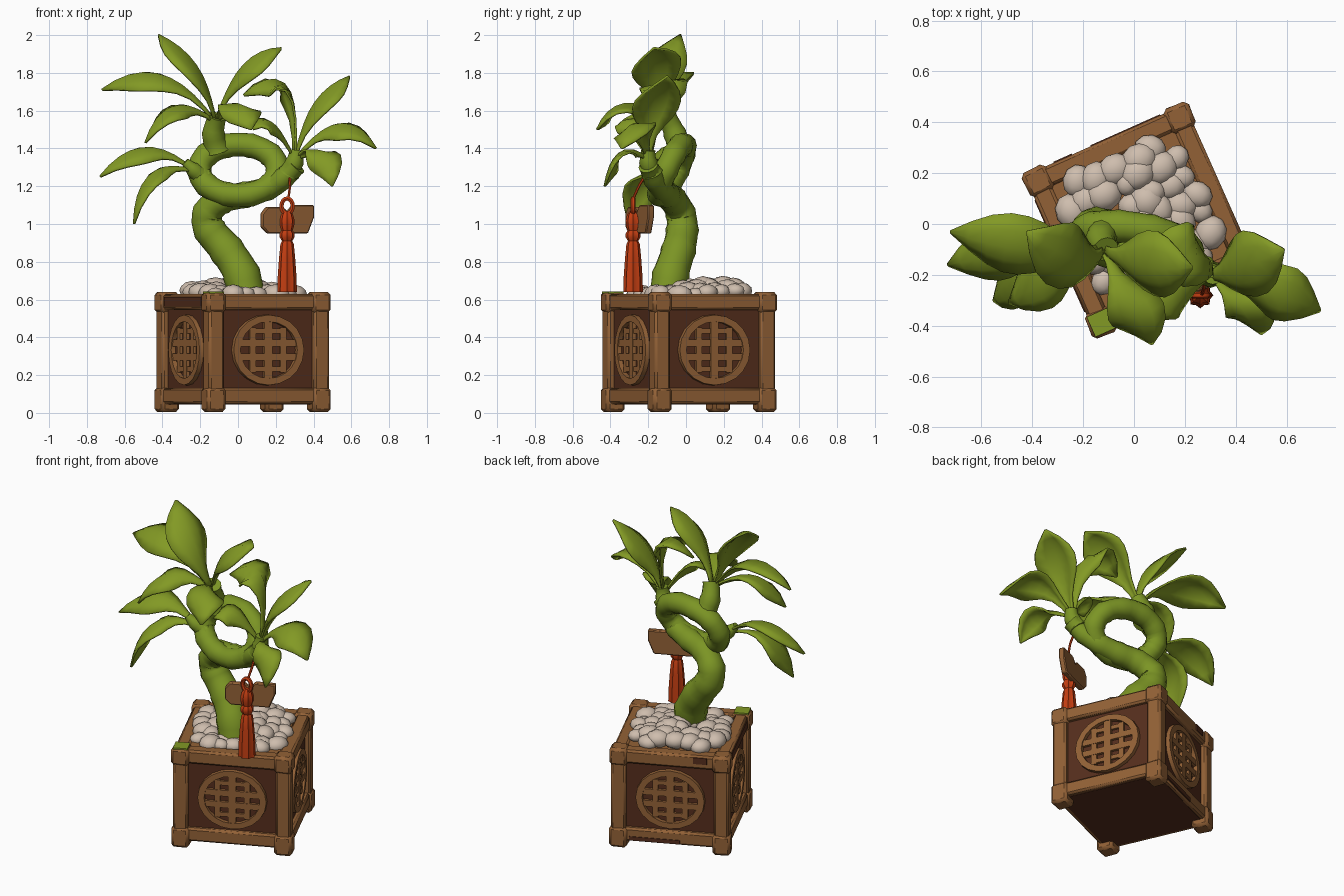
import bpy, bmesh, math, random
from mathutils import Vector, Matrix

if "Cube" in bpy.data.objects:
    bpy.data.objects.remove(bpy.data.objects["Cube"])

random.seed(4)


def mat(name, r, g, b):
    m = bpy.data.materials.new(name)
    m.diffuse_color = (r, g, b, 1)
    m.use_nodes = True
    m.node_tree.nodes["Principled BSDF"].inputs["Base Color"].default_value = m.diffuse_color
    return m


LEAF = mat("leaf green", 0.225, 0.32, 0.018)
STEM = mat("stem green", 0.2, 0.3, 0.018)
WOOD = mat("wood brown", 0.29, 0.12, 0.037)
DARK = mat("dark wood", 0.09, 0.027, 0.012)
STONE = mat("pebble cream", 0.62, 0.51, 0.42)
RED = mat("tassel red", 0.55, 0.048, 0.006)
POT = Matrix.Translation((0.025, 0.015, 0)) @ Matrix.Rotation(math.radians(24), 4, 'Z')


def finish(name, bm, material, matrix=None, bevel=0, solid=0, angle=35):
    bmesh.ops.recalc_face_normals(bm, faces=bm.faces)
    me = bpy.data.meshes.new(name)
    bm.to_mesh(me)
    bm.free()
    me.materials.append(material)
    ob = bpy.data.objects.new(name, me)
    bpy.context.collection.objects.link(ob)
    if matrix:
        ob.matrix_world = matrix
    if solid:
        s = ob.modifiers.new("thickness", 'SOLIDIFY')
        s.thickness, s.offset = solid, 0
    if bevel:
        b = ob.modifiers.new("bevel", 'BEVEL')
        b.width, b.segments = bevel, 1
    if angle:
        bpy.ops.object.select_all(action='DESELECT')
        ob.select_set(True)
        bpy.context.view_layer.objects.active = ob
        bpy.ops.object.shade_smooth_by_angle(angle=math.radians(angle))
    return ob


def box(bm, center, size, m=Matrix()):
    bmesh.ops.create_cube(bm, size=1, matrix=m @ Matrix.Translation(center) @ Matrix.Diagonal((*size, 1)))


def spline(pts, n, closed=False):
    """Catmull-Rom samples through pts, n per span."""
    pts, out, c = [Vector(p) for p in pts], [], len(pts)
    get = (lambda i: pts[i % c]) if closed else (lambda i: pts[max(0, min(c - 1, i))])
    for i in range(c if closed else c - 1):
        a, b, d, e = (get(i + k) for k in (-1, 0, 1, 2))
        for k in range(n):
            t = k / n
            out.append(0.5 * (2 * b + (d - a) * t + (2 * a - 5 * b + 4 * d - e) * t * t
                              + (3 * b - a - 3 * d + e) * t ** 3))
    return out if closed else out + [pts[-1]]


def tube(bm, pts, r0, r1, n=4, sides=12, closed=False, node=0.0):
    """Tapered tube with a raised node at every control point."""
    path, rings = spline(pts, n, closed), []
    c = len(path)
    for i, p in enumerate(path):
        nxt, prv = (path[(i + 1) % c], path[i - 1]) if closed else (path[min(i + 1, c - 1)], path[max(i - 1, 0)])
        t = (nxt - prv).normalized()
        u = Vector((0, 1, 0)) - t * t.y
        u.normalize()
        v = t.cross(u)
        r = (r0 + (r1 - r0) * i / (c - 1)) * (1 + (node if i % n == 0 else 0))
        rings.append([bm.verts.new(p + r * (u * math.cos(a) + v * math.sin(a)))
                      for a in (math.tau * k / sides for k in range(sides))])
    for i in range(c if closed else c - 1):
        a, b = rings[i], rings[(i + 1) % c]
        for k in range(sides):
            bm.faces.new((a[k], a[(k + 1) % sides], b[(k + 1) % sides], b[k]))
    if not closed:
        bm.faces.new(rings[0])
        bm.faces.new(rings[-1])


# planter: dark body, posts with corner caps, rails
H = 0.305
bm = bmesh.new()
box(bm, (0, 0, 0.32), (0.635, 0.635, 0.55))
finish("planter_body", bm, DARK, POT, angle=0)

frame, caps, medal, worn = (bmesh.new() for _ in range(4))
for k in range(4):
    R = Matrix.Rotation(k * math.pi / 2, 4, 'Z')
    box(frame, (-H, -H, 0.32), (0.088, 0.088, 0.6), R)
    for z, h in ((0.09, 0.085), (0.588, 0.085)):
        box(frame, (0, -H, z), (0.56, 0.08, h), R)
    for z in (0.07, 0.585):
        J = R @ Matrix.Translation((-H, -H, z)) @ Matrix.Rotation(random.uniform(-.08, .08), 4, 'Z')
        box(caps, (0, 0, 0), (0.106, 0.106, 0.13 if z < 0.3 else 0.11), J)
    # round lattice medallion on each side
    M = R @ Matrix.Translation((0, -0.317, 0.333))
    n, loops = 20, []
    for r, y in ((0.203, 0.01), (0.2, -0.024), (0.162, -0.024), (0.16, 0.01)):
        loops.append([medal.verts.new(M @ Vector((r * 1.02 * math.cos(math.tau * i / n), y,
                                                  r * 0.93 * math.sin(math.tau * i / n)))) for i in range(n)])
    for a, b in zip(loops, loops[1:]):
        for i in range(n):
            medal.faces.new((a[i], a[(i + 1) % n], b[(i + 1) % n], b[i]))
    box(medal, (0, -0.006, 0), (0.046, 0.028, 0.325), M)
    for s in (-1, 1):
        box(medal, (0, -0.005, s * 0.037), (0.325, 0.026, 0.038), M)
        box(medal, (s * 0.088, -0.004, 0), (0.034, 0.024, 0.24), M)
        box(medal, (0, -0.004, s * 0.1), (0.19, 0.022, 0.026), M)
    # dark worn strips on the left and back rails
    strips = {3: ((0, 0.588, 0.48, 0.05),), 2: ((-.09, 0.068, 0.3, 0.025), (.18, 0.6, 0.08, 0.04))}
    for x, z, w, h in strips.get(k, ()):
        box(worn, (x, -H - 0.04, z), (w, 0.008, h), R)
finish("planter_frame", frame, WOOD, POT, bevel=0.012)
finish("corner_caps", caps, WOOD, POT, bevel=0.016)
finish("medallions", medal, WOOD, POT)
finish("worn_strips", worn, DARK, POT, angle=0)

# soil and heaped pebbles, bare beside the trunk
bm = bmesh.new()
box(bm, (0, 0, 0.612), (0.53, 0.53, 0.02))
finish("soil", bm, WOOD, POT, angle=0)

bm = bmesh.new()
for i in range(7):
    for j in range(7):
        x, y = ((v - 3) * 0.077 + random.uniform(-.018, .018) for v in (i, j))
        w = POT @ Vector((x, y, 0))
        if (abs(x) > 0.2 and abs(y) > 0.2) or math.hypot(w.x + 0.07, w.y - 0.03) < 0.07:
            continue
        r = random.uniform(0.045, 0.068)
        rise = 0.055 * max(0, 1 - math.hypot(x, y - 0.13) / 0.3)
        m = Matrix.Translation((x, y, 0.624 + rise + random.uniform(0, 0.012)))
        m = m @ Matrix.Rotation(random.uniform(0, 3), 4, 'Z') @ Matrix.Diagonal((1.12, 0.98, 0.78, 1))
        bmesh.ops.create_icosphere(bm, subdivisions=2, radius=r, matrix=m)
m = POT.inverted() @ Matrix.Translation((0.05, 0.09, 0.645))
bmesh.ops.create_icosphere(bm, subdivisions=2, radius=0.08, matrix=m)
finish("pebbles", bm, STONE, POT)

# moss on the front corner
bm = bmesh.new()
box(bm, (-H, -H, 0.638), (0.086, 0.086, 0.01))
finish("moss_patch", bm, LEAF, POT, angle=0)

# twisted trunk with a loop and short branches
bm = bmesh.new()
tube(bm, [(.05, -.1, .58), (.02, -.08, .73), (-.06, -.04, .86), (-.15, -.02, .97), (-.16, -.03, 1.06),
          (-.08, -.07, 1.13), (.04, -.1, 1.155), (.16, -.13, 1.19), (.24, -.17, 1.24), (.31, -.2, 1.31)],
     0.1, 0.05, node=0.07)
finish("trunk", bm, STEM)
bm = bmesh.new()
ring = []
for k in range(10):
    a = math.tau * k / 10
    ring.append((.003 + .208 * math.cos(a), -.075 + .06 * math.sin(a) - .03 * math.cos(a), 1.286 + .135 * math.sin(a)))
tube(bm, ring, 0.062, 0.062, closed=True, node=0.07)
finish("trunk_loop", bm, STEM)
bm = bmesh.new()
tube(bm, [(-.11, -.03, 1.39), (-.13, -.06, 1.48), (-.11, -.1, 1.57)], 0.067, 0.047, node=0.08)
tube(bm, [(-.19, -.07, 1.25), (-.24, -.1, 1.29), (-.28, -.11, 1.33)], 0.055, 0.02, node=0.08)
tube(bm, [(.27, -.18, 1.27), (.3, -.2, 1.33), (.31, -.2, 1.39)], 0.055, 0.035, node=0.08)
finish("branches", bm, STEM)


# leaves: blades folded down along the midrib of a quadratic arc
def leaf(bm, base, ctrl, tip, width, side=(0, -1, -0.4)):
    b, c, t, s = (Vector(v) for v in (base, ctrl, tip, side))
    prof = (0.13, 0.17, 0.3, 0.56, 0.83, 0.98, 1.0, 0.84, 0.5, 0.04)
    sign = 1 if (t - c).cross(s).z > 0 else -1
    rows = []
    for i, w in enumerate(prof):
        u = i / (len(prof) - 1)
        p = b * (1 - u) ** 2 + c * 2 * u * (1 - u) + t * u * u
        d = ((c - b) * (1 - u) + (t - c) * u).normalized()
        e = (s - d * s.dot(d)).normalized()
        up = d.cross(e) * sign
        h = width / 2 * w
        rows.append([bm.verts.new(p + e * h * k - up * h * 0.4 * (abs(k) - 0.4)) for k in (-1, -0.5, 0, 0.5, 1)])
    for p, q in zip(rows, rows[1:]):
        for k in range(4):
            bm.faces.new((p[k], p[k + 1], q[k + 1], q[k]))


A, B, C = (-.12, -.1, 1.54), (.3, -.2, 1.34), (-.23, -.1, 1.28)
FRONT = (1, -0.3, -0.2)
groups = {
    "top_leaves": (A, [((-.17, -.22, 1.83), (-.42, -.03, 2.0), .26), ((.0, -.18, 1.88), (.23, -.17, 1.93), .27),
                       ((-.38, -.13, 1.91), (-.72, -.03, 1.71), .25), ((-.35, -.22, 1.73), (-.49, -.31, 1.43), .21),
                       ((.0, -.33, 1.72), (.07, -.47, 1.5), .22, FRONT)]),
    "right_leaves": (B, [((.37, -.2, 1.65), (.59, -.1, 1.78), .26), ((.54, -.25, 1.65), (.73, -.34, 1.4), .23),
                         ((.46, -.35, 1.47), (.5, -.43, 1.2), .18, FRONT),
                         ((.33, -.1, 1.91), (.03, -.12, 1.68), .25, (.35, -.8, -.3)),
                         ((.17, -.3, 1.62), (.08, -.36, 1.5), .15)]),
    "left_leaves": (C, [((-.48, -.1, 1.51), (-.73, -.16, 1.25), .22), ((-.5, -.2, 1.37), (-.55, -.3, 1.0), .21)]),
}
for name, (base, leaves) in groups.items():
    bm = bmesh.new()
    for args in leaves:
        leaf(bm, base, *args)
    finish(name, bm, LEAF, solid=0.012, angle=50)

# hanging wooden tag with clipped corners
outline = [(-.15, .03), (-.12, .065), (-.03, .065), (0, .04), (.03, .075), (.15, .075),
           (.15, .01), (.115, -.075), (-.115, -.075), (-.15, -.04)]
bm = bmesh.new()
f = bm.faces.new([bm.verts.new((x, -.018, z)) for x, z in outline])
ext = bmesh.ops.extrude_face_region(bm, geom=[f])
bmesh.ops.translate(bm, vec=(0, .036, 0), verts=[v for v in ext["geom"] if isinstance(v, bmesh.types.BMVert)])
TAG = Matrix.Translation((0.26, -0.245, 1.025)) @ Matrix.Rotation(math.radians(24), 4, 'Z')
finish("hanging_tag", bm, WOOD, TAG, bevel=0.006)

# tassel: fluted skirt, knot, loop and cord
bm = bmesh.new()
rows = []
for r, z in ((.05, .64), (.048, .72), (.041, .82), (.034, .895), (.026, .91), (.038, .93), (.038, .95),
             (.028, .965), (.036, .99), (.038, 1.02), (.03, 1.05), (.014, 1.07)):
    rows.append([bm.verts.new((0.26 + r * q * math.cos(a), -0.28 + r * q * math.sin(a), z))
                 for a, q in ((math.tau * k / 16, 0.85 if k % 2 else 1.04) for k in range(16))])
for a, b in zip(rows, rows[1:]):
    for k in range(16):
        bm.faces.new((a[k], a[(k + 1) % 16], b[(k + 1) % 16], b[k]))
bm.faces.new(rows[0])
bm.faces.new(rows[-1])
tube(bm, [(.26 + .03 * math.cos(a), -.28, 1.095 + .04 * math.sin(a))
          for a in (math.tau * k / 8 for k in range(8))], .013, .013, n=2, sides=6, closed=True)
tube(bm, [(.265, -.28, 1.13), (.275, -.25, 1.2), (.27, -.2, 1.28)], .007, .007, n=2, sides=6)
finish("tassel", bm, RED)
